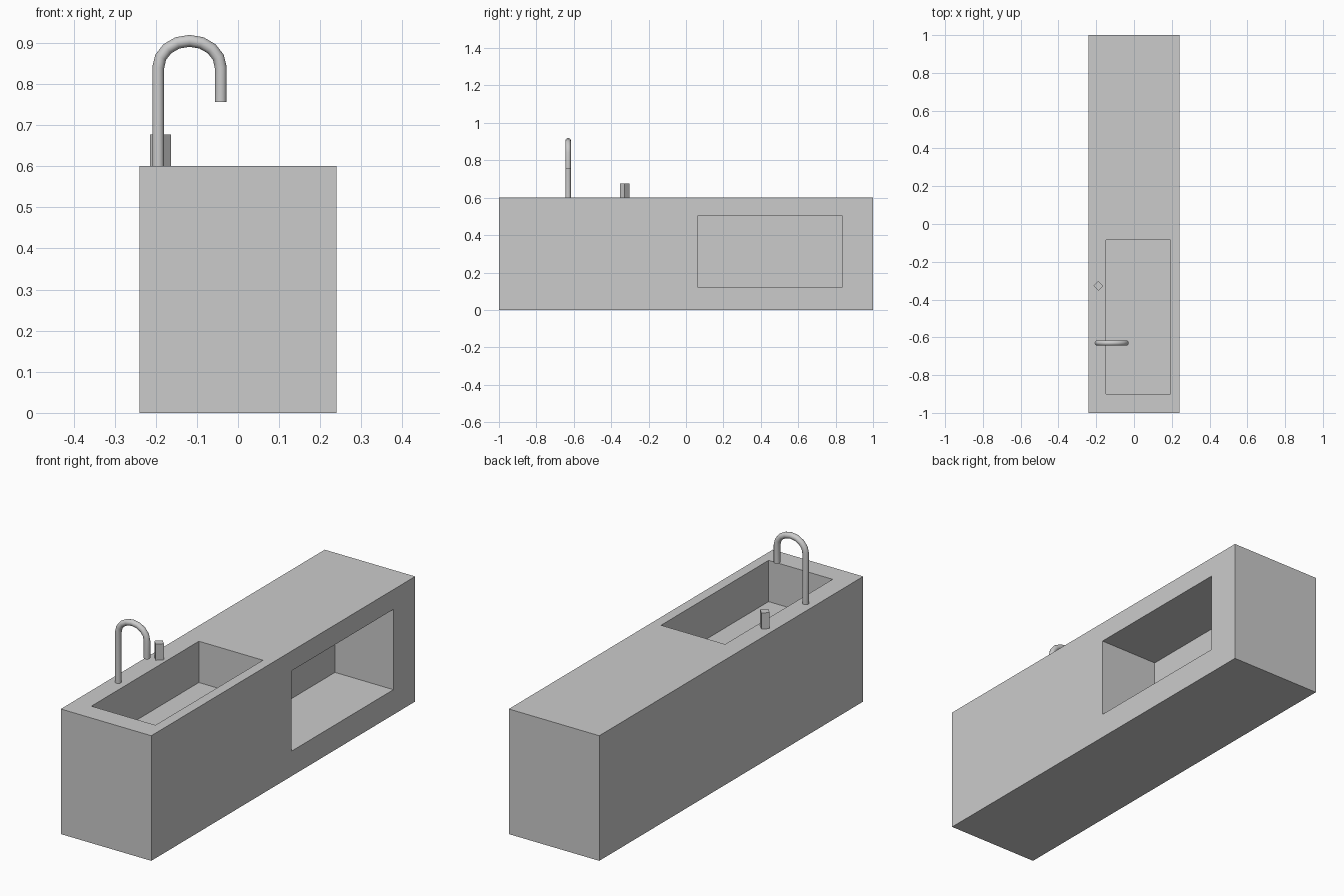
import bpy
import math

if "Cube" in bpy.data.objects:
    bpy.data.objects.remove(bpy.data.objects["Cube"])


def box(name, x, y, z):
    """Axis-aligned box from (min, max) ranges."""
    ranges = (x, y, z)
    verts = [(x[i], y[j], z[k]) for i in (0, 1) for j in (0, 1) for k in (0, 1)]
    faces = [(0, 1, 3, 2), (4, 6, 7, 5), (0, 4, 5, 1),
             (2, 3, 7, 6), (0, 2, 6, 4), (1, 5, 7, 3)]
    mesh = bpy.data.meshes.new(name)
    mesh.from_pydata(verts, [], faces)
    obj = bpy.data.objects.new(name, mesh)
    bpy.context.collection.objects.link(obj)
    return obj


def cut(target, cutter):
    mod = target.modifiers.new(cutter.name, 'BOOLEAN')
    mod.operation = 'DIFFERENCE'
    mod.solver = 'EXACT'
    mod.object = cutter
    cutter.hide_render = True
    cutter.display_type = 'WIRE'


# Solid counter block with a sunken basin and an open side shelf
counter = box("counter", (-0.24, 0.24), (-1, 1), (0, 0.6))
cut(counter, box("basin_cutter", (-0.148, 0.192), (-0.90, -0.085), (0.402, 0.7)))
cut(counter, box("shelf_cutter", (-0.07, 0.34), (0.063, 0.835), (0.12, 0.505)))

# Gooseneck faucet: tube swept along two legs joined by an arch
cx, half, spring, rise = -0.118, 0.076, 0.84, 0.065
path = [(cx - half, 0.6)]
for i in range(9):
    a = math.pi * (1 - i / 8)
    path.append((cx + half * math.cos(a), spring + rise * math.sin(a)))
path.append((cx + half, 0.756))

curve = bpy.data.curves.new("faucet", 'CURVE')
curve.dimensions = '3D'
curve.bevel_depth = 0.0145
curve.bevel_resolution = 4
curve.use_fill_caps = True
spline = curve.splines.new('POLY')
spline.points.add(len(path) - 1)
for p, (x, z) in zip(spline.points, path):
    p.co = (x, -0.63, z, 1)
spline.use_smooth = True
faucet = bpy.data.objects.new("faucet", curve)
bpy.context.collection.objects.link(faucet)

# Square tap handle turned 45 degrees
bpy.ops.mesh.primitive_cylinder_add(vertices=4, radius=0.0255, depth=0.077,
                                    location=(-0.189, -0.328, 0.6385))
bpy.context.object.name = "tap_handle"
